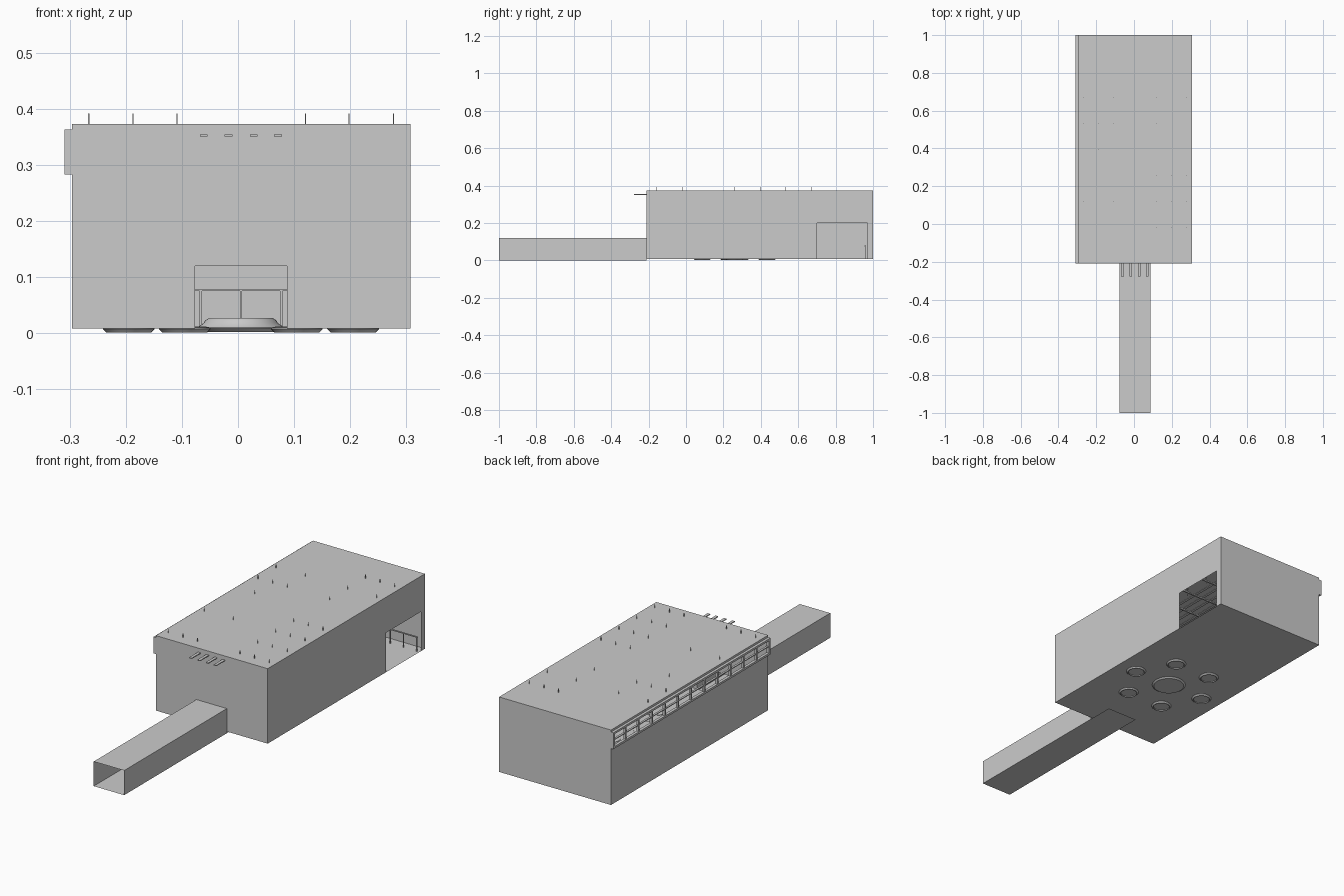
import bpy, bmesh, math

if "Cube" in bpy.data.objects:
    bpy.data.objects.remove(bpy.data.objects["Cube"])

X0, X1, Y0, Y1, Z0, Z1 = -0.296, 0.307, -0.21, 1.0, 0.008, 0.373
CX, CY = 0.005, 0.26


def finish(bm, name, smooth=False):
    me = bpy.data.meshes.new(name)
    bm.to_mesh(me)
    bm.free()
    ob = bpy.data.objects.new(name, me)
    bpy.context.collection.objects.link(ob)
    if smooth:
        bpy.context.view_layer.objects.active = ob
        ob.select_set(True)
        bpy.ops.object.shade_smooth_by_angle(angle=math.radians(35))
        ob.select_set(False)
    return ob


def add_box(bm, x0, x1, y0, y1, z0, z1):
    vs = bmesh.ops.create_cube(bm, size=1)["verts"]
    for v in vs:
        v.co.x = x0 if v.co.x < 0 else x1
        v.co.y = y0 if v.co.y < 0 else y1
        v.co.z = z0 if v.co.z < 0 else z1


def panel(name, axis, pos, u, v, hole=None):
    """Thin wall across one axis, with an optional rectangular hole (u0, u1, v0, v1)."""
    bm = bmesh.new()
    if hole:
        a, b, c, d = hole
        rects = [(u[0], a, *v), (b, u[1], *v), (a, b, v[0], c), (a, b, d, v[1])]
    else:
        rects = [(*u, *v)]
    for a, b, c, d in rects:
        if b - a < 1e-5 or d - c < 1e-5:
            continue
        pts = []
        for p, q in ((a, c), (b, c), (b, d), (a, d)):
            co = [p, q]
            co.insert(axis, pos)
            pts.append(bm.verts.new(co))
        bm.faces.new(pts)
    bmesh.ops.remove_doubles(bm, verts=bm.verts, dist=1e-5)
    return finish(bm, name)


def lathe(name, profile, x, y, sides=32):
    bm = bmesh.new()
    rings = []
    for r, z in profile:
        rings.append([bm.verts.new((x + r * math.cos(2 * math.pi * i / sides),
                                    y + r * math.sin(2 * math.pi * i / sides), z))
                      for i in range(sides)])
    for lo, hi in zip(rings, rings[1:]):
        for i in range(sides):
            j = (i + 1) % sides
            bm.faces.new((lo[i], lo[j], hi[j], hi[i]))
    bm.faces.new(rings[0][::-1])
    bm.faces.new(rings[-1])
    return finish(bm, name, True)


# Hall shell
panel("hall_floor", 2, Z0, (X0, X1), (Y0, Y1))
panel("hall_roof", 2, Z1, (X0, X1), (Y0, Y1))
panel("back_wall", 1, Y1, (X0, X1), (Z0, Z1))
panel("front_wall", 1, Y0, (X0, X1), (Z0, Z1), (-0.077, 0.087, Z0, 0.12))
panel("right_wall", 0, X1, (Y0, Y1), (Z0, Z1), (0.70, 0.97, Z0, 0.20))
panel("left_wall", 0, X0, (Y0, Y1), (Z0, Z1), (-0.195, 0.985, 0.293, 0.353))

# Entrance corridor, open at both ends
panel("corridor_floor", 2, 0.0, (-0.077, 0.087), (-1.0, -0.08))
panel("corridor_ceiling", 2, 0.12, (-0.077, 0.087), (-1.0, Y0))
panel("corridor_left", 0, -0.077, (-1.0, Y0), (0.0, 0.12))
panel("corridor_right", 0, 0.087, (-1.0, Y0), (0.0, 0.12))

# Window strip on the left wall
bm = bmesh.new()
xo, xi = -0.309, X0 + 0.001
add_box(bm, xo, xi, Y0, Y1, 0.283, 0.293)
add_box(bm, xo, xi, Y0, Y1, 0.353, 0.363)
add_box(bm, xo, xi, Y0, Y0 + 0.012, 0.293, 0.353)
add_box(bm, xo, xi, Y1 - 0.012, Y1, 0.293, 0.353)
add_box(bm, xo + 0.004, xi, Y0, Y1, 0.321, 0.325)
for i in range(1, 12):
    y = Y0 + i * (Y1 - Y0) / 12
    add_box(bm, xo + 0.002, xi, y - 0.004, y + 0.004, 0.293, 0.353)
finish(bm, "window_frame")

# Ceiling beams poking through the front wall, with cross beams inside
bm = bmesh.new()
for x in (-0.061, -0.017, 0.028, 0.071):
    add_box(bm, x - 0.007, x + 0.007, -0.278, 0.98, 0.350, 0.354)
for i in range(8):
    y = -0.156 + i * 0.138
    add_box(bm, X0 + 0.01, X1 - 0.01, y - 0.004, y + 0.004, 0.343, 0.349)
finish(bm, "ceiling_beams")

# Lamp hangers passing through the roof
left, right = (-0.266, -0.187, -0.109), (0.12, 0.198, 0.277)
left_rows = {0: (0, 1, 2), 2: (0, 2), 4: (1,), 5: (0, 1, 2), 6: (0, 2)}
right_rows = {0: (0, 1, 2), 1: (0, 1, 2), 2: (0, 1, 2), 3: (0, 1, 2),
              5: (0,), 6: (0, 2), 7: (0, 1, 2)}
bm = bmesh.new()
for cols, rows in ((left, left_rows), (right, right_rows)):
    for r, picks in rows.items():
        for c in picks:
            x, y = cols[c], -0.156 + r * 0.138
            add_box(bm, x - 0.001, x + 0.001, y - 0.001, y + 0.001, 0.33, 0.391)
finish(bm, "lamp_hangers")

# Central dais and six round floor pads
lathe("central_dais", [(0.060, 0.002), (0.070, 0.002), (0.078, 0.008), (0.078, 0.010),
                       (0.066, 0.018), (0.064, 0.022), (0.057, 0.027)], CX, CY, 40)
for i in range(6):
    a = math.pi / 3 * i
    lathe(f"floor_pad_{i + 1}", [(0.036, 0.005), (0.036, 0.001), (0.040, 0.001),
                                 (0.046, 0.007), (0.046, 0.010), (0.036, 0.012)],
          CX + 0.2 * math.cos(a), CY + 0.2 * math.sin(a))

# Railing near the back wall
bm = bmesh.new()
add_box(bm, X0 + 0.01, X1 - 0.01, 0.955, 0.962, 0.075, 0.079)
for i in range(9):
    x = X0 + 0.014 + i * 0.0718
    add_box(bm, x - 0.002, x + 0.002, 0.956, 0.961, Z0, 0.075)
finish(bm, "back_railing")
